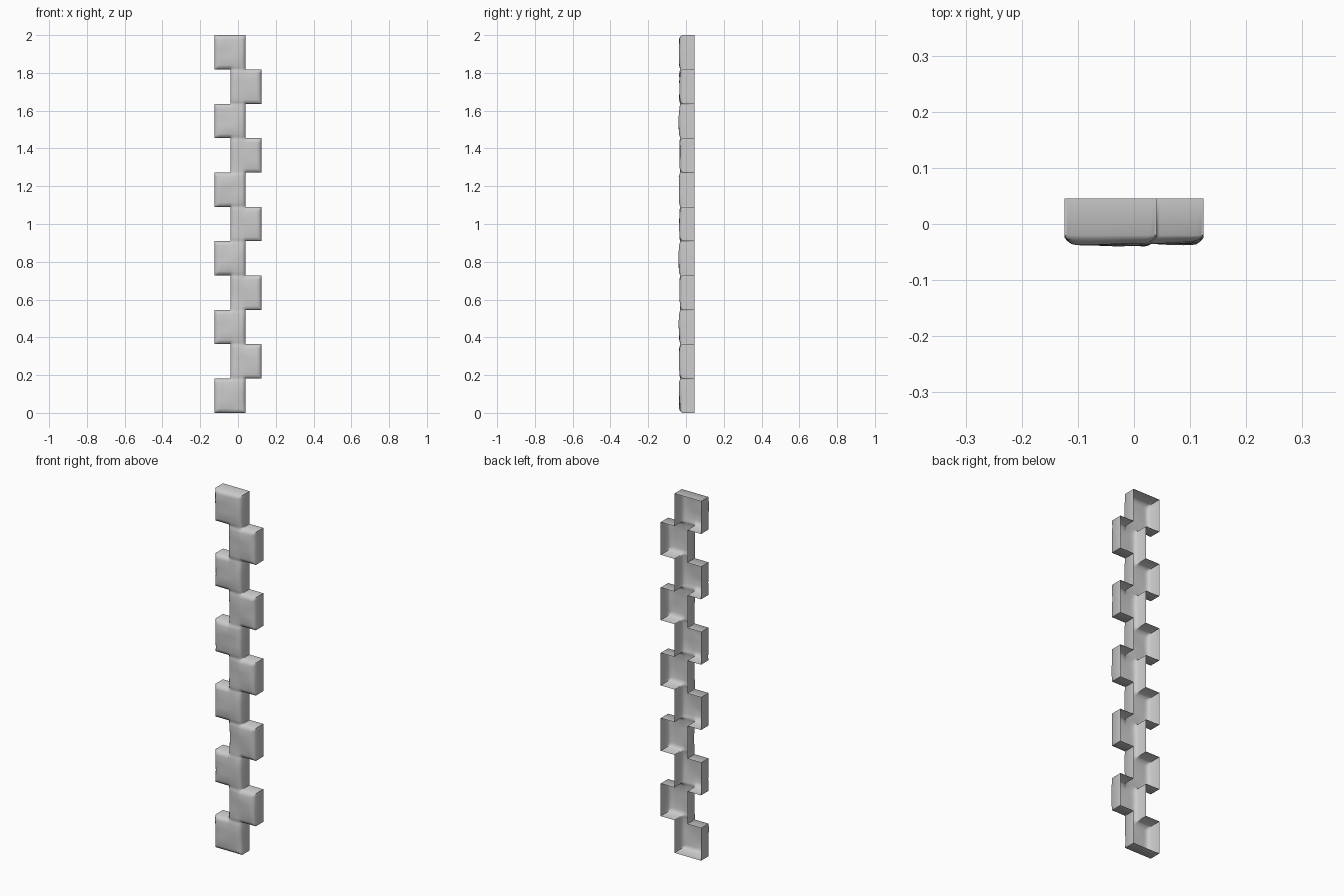
import bpy, bmesh, math, random

if "Cube" in bpy.data.objects:
    bpy.data.objects.remove(bpy.data.objects["Cube"])

random.seed(4)
N = 11                      # stacked stones
H = 2.0 / N
OUT, IN = 0.124, 0.04       # outer side, overlap half width
BACK = 0.045
STEPS = [0, .25, .6, 1]     # subdivisions of an edge band


def band(a, b, w=0.022, mid=3):
    """Coordinates from a to b, denser towards both ends."""
    lo = [a + w * s for s in STEPS]
    hi = [b - w * s for s in reversed(STEPS)]
    m = [a + w + (b - a - 2 * w) * i / mid for i in range(1, mid)]
    return lo + m + hi


bm = bmesh.new()
verts = {}


def vert(x, y, z):
    key = (round(x, 4), round(z, 4))
    if key not in verts:
        verts[key] = bm.verts.new((x, y, z))
    return verts[key]


# Worn front face of every stone, alternating left and right
for i in range(N):
    s = 1 if i % 2 else -1              # side the stone sticks out to
    z0, z1 = i * H, (i + 1) * H
    us = band(-IN, IN, 0.02, 2) + band(IN, OUT)[1:]   # local, mirrored by s
    zs = band(z0, z1)
    tx, tz = random.uniform(-.03, .03), random.uniform(-.03, .03)
    depth = random.uniform(.031, .035) + (0.003 if s < 0 else 0)
    ph = random.uniform(0, 6)

    def front(u, z):
        d = min(u + IN, OUT - u)
        groove = 0
        for dz, end in ((z - z0, i == 0), (z1 - z, i == N - 1)):
            # the overlap strip joins the neighbour, the rest is a free edge
            d = min(d, dz if end else math.hypot(max(0, IN - u), dz))
            if not end:
                groove = max(groove, 1 - dz / 0.02)
        fade = min(1, min(z - z0, z1 - z) / 0.03)
        k = 1 - min(1, max(0, d) / 0.022)
        y = -0.034 - fade * (depth - 0.034)
        y += fade * (tx * (u - .04) + tz * (z - (z0 + z1) / 2)
                     + .002 * math.sin(30 * u + 35 * (z - z0) + ph))
        return y + 0.014 * k ** 2.2 + 0.003 * groove * (1 - k)

    rows = [[vert(s * u, front(u, z), z) for u in us] for z in zs]
    for a, b in zip(rows, rows[1:]):
        for j in range(len(us) - 1):
            q = [a[j], a[j + 1], b[j + 1], b[j]]
            bm.faces.new(q if s > 0 else q[::-1])

# Side walls drawn back from the outline; the back stays open
edges = [e for e in bm.edges if e.is_boundary]
ext = bmesh.ops.extrude_edge_only(bm, edges=edges)
for v in ext["geom"]:
    if isinstance(v, bmesh.types.BMVert):
        v.co.y = BACK
bmesh.ops.recalc_face_normals(bm, faces=bm.faces)
bm.faces.ensure_lookup_table()
if bm.faces[0].normal.y > 0:
    bmesh.ops.reverse_faces(bm, faces=bm.faces)

me = bpy.data.meshes.new("corner_stones")
bm.to_mesh(me)
bm.free()
ob = bpy.data.objects.new("corner_stones", me)
bpy.context.collection.objects.link(ob)
bpy.context.view_layer.objects.active = ob
ob.select_set(True)
bpy.ops.object.shade_smooth_by_angle(angle=math.radians(50))
